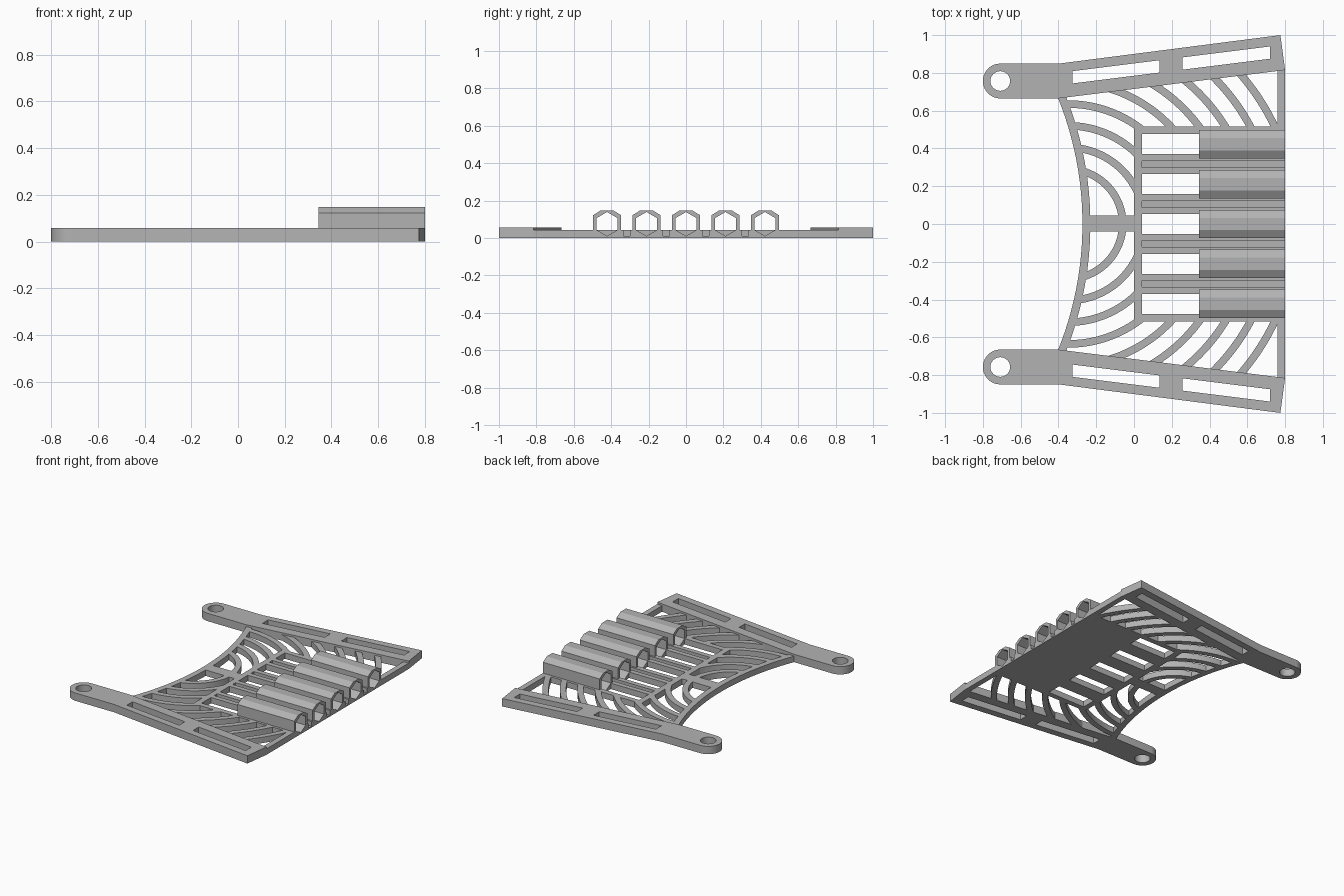
import bpy, bmesh
from math import sin, cos, pi, hypot
from mathutils import Matrix

cube = bpy.data.objects.get("Cube")
if cube:
    bpy.data.objects.remove(cube, do_unlink=True)

grey = bpy.data.materials.new("plain grey")
grey.use_nodes = True
COLOUR = (0.45, 0.45, 0.45, 1)
grey.diffuse_color = COLOUR
grey.node_tree.nodes["Principled BSDF"].inputs["Base Color"].default_value = COLOUR

ALONG_Z = Matrix.Identity(4)
ALONG_X = Matrix(((0, 0, 1, 0), (1, 0, 0, 0), (0, 1, 0, 0), (0, 0, 0, 1)))


def prism(name, loops, start, end, frame=ALONG_Z):
    """Extrude an outline, with any further loops as holes, from start to end."""
    curve = bpy.data.curves.new(name, 'CURVE')
    curve.dimensions = '2D'
    curve.fill_mode = 'BOTH'
    curve.extrude = (end - start) / 2
    for loop in loops:
        spline = curve.splines.new('POLY')
        spline.points.add(len(loop) - 1)
        for point, (u, v) in zip(spline.points, loop):
            point.co = (u, v, 0, 1)
        spline.use_cyclic_u = True
    temp = bpy.data.objects.new(name, curve)
    bpy.context.collection.objects.link(temp)
    graph = bpy.context.evaluated_depsgraph_get()
    mesh = bpy.data.meshes.new_from_object(temp.evaluated_get(graph))
    bpy.data.objects.remove(temp, do_unlink=True)
    bpy.data.curves.remove(curve)
    mesh.transform(frame @ Matrix.Translation((0, 0, (start + end) / 2)))
    bm = bmesh.new()
    bm.from_mesh(mesh)
    bmesh.ops.remove_doubles(bm, verts=bm.verts, dist=1e-5)
    bmesh.ops.recalc_face_normals(bm, faces=bm.faces)
    bm.to_mesh(mesh)
    bm.free()
    mesh.materials.clear()
    mesh.materials.append(grey)
    mesh.name = name
    obj = bpy.data.objects.new(name, mesh)
    bpy.context.collection.objects.link(obj)
    bpy.ops.object.select_all(action='DESELECT')
    obj.select_set(True)
    bpy.context.view_layer.objects.active = obj
    bpy.ops.object.shade_smooth_by_angle(angle=0.5)
    return obj


def arc(cx, cy, r, a0, a1, n):
    return [(cx + r * cos(a0 + (a1 - a0) * i / n),
             cy + r * sin(a0 + (a1 - a0) * i / n)) for i in range(n + 1)]


def flip(loop, side):
    return [(x, y * side) for x, y in loop]


def box(x0, x1, y0, y1):
    return [(x0, y0), (x1, y0), (x1, y1), (x0, y1)]


ARM_TOP, WEB_TOP, FLOOR = 0.057, 0.043, 0.01
PLATE = 0.515            # half width of the centre plate
PITCH = 0.211            # distance between tubes
TUBE_X, END_X = 0.345, 0.80
SIDES = (("left", 1), ("right", -1))


def arm_edge(x):
    return 0.665 + 0.125 * (x + 0.4)


# Arms with a rounded eye and two slots each
arm = arc(-0.708, 0.757, 0.092, pi / 2, 3 * pi / 2, 24)
arm += [(-0.4, 0.665), (END_X, 0.815), (0.775, 1.0), (-0.4, 0.849)]
eye = arc(-0.708, 0.757, 0.052, 0, 2 * pi, 32)[:-1]
slots = [[(x, arm_edge(x) + d) for x, d in
          ((x0, 0.07), (x1, 0.07), (x1, 0.135), (x0, 0.135))]
         for x0, x1 in ((-0.325, 0.135), (0.257, 0.72))]
for side_name, side in SIDES:
    prism(side_name + "_arm", [flip(l, side) for l in [arm, eye] + slots], 0, ARM_TOP)

# Concave rim joining the arms
RIM_X, RIM_R = -2.06, 1.787
rim = arc(RIM_X, 0, RIM_R, -0.382, 0.382, 40) + arc(RIM_X, 0, RIM_R + 0.042, 0.378, -0.378, 40)
prism("concave_rim", [rim], 0, WEB_TOP)
prism("centre_strip", [box(-0.25, 0.01, -0.04, 0.045)], 0, WEB_TOP)


# Curved ribs filling the space between rim, arms and plate
def in_web(x, y):
    return (hypot(x - RIM_X, y) > RIM_R + 0.015 and 0.02 < y < arm_edge(x) + 0.02
            and x < 0.78 and not (x > 0.015 and y < PLATE - 0.015))


for i in range(9):
    r0 = 0.27 + 0.115 * i
    inner, outer = ([p for p in arc(-0.35, 0, r, 0, pi * 0.6, 200) if in_web(*p)]
                    for r in (r0, r0 + 0.04))
    for side_name, side in SIDES:
        prism(f"{side_name}_rib_{i + 1}", [flip(inner + outer[::-1], side)], 0, WEB_TOP)

# Rim pieces at the tube end
for side_name, side in SIDES:
    prism(side_name + "_end_rim",
          [flip([(0.76, 0.5), (END_X, 0.5), (END_X, 0.815), (0.76, 0.812)], side)], 0, WEB_TOP)

# Centre plate: cross bar, outer rails and grooved rails between the windows
prism("cross_bar", [box(0, 0.042, -PLATE, PLATE)], 0, WEB_TOP)
for side_name, side in SIDES:
    prism(side_name + "_outer_rail", [flip(box(0.04, TUBE_X, 0.477, PLATE), side)], 0, WEB_TOP)


def groove(y):
    return [(y - 0.017, WEB_TOP), (y - 0.017, FLOOR), (y + 0.017, FLOOR), (y + 0.017, WEB_TOP)]


for i in range(4):
    y = (i - 1.5) * PITCH
    rail = [(y - 0.053, 0), (y - 0.053, WEB_TOP)] + groove(y)
    rail += [(y + 0.053, WEB_TOP), (y + 0.053, 0)]
    prism(f"grooved_rail_{i + 1}", [rail], 0.04, TUBE_X, ALONG_X)

# Row of hexagonal tubes, with grooves between them, on a solid floor
outline, bores = [(-PLATE, 0), (-PLATE, WEB_TOP)], []
for i in range(5):
    y = (i - 2) * PITCH
    outline += [(y - 0.075, WEB_TOP), (y - 0.075, 0.122), (y - 0.033, 0.148),
                (y + 0.033, 0.148), (y + 0.075, 0.122), (y + 0.075, WEB_TOP)]
    if i < 4:
        outline += groove(y + PITCH / 2)
    bores.append(arc(y, 0.075, 0.064, pi / 2, 5 * pi / 2, 6)[:-1])
outline += [(PLATE, WEB_TOP), (PLATE, 0)]
prism("tube_block", [outline] + bores, TUBE_X, END_X, ALONG_X)
